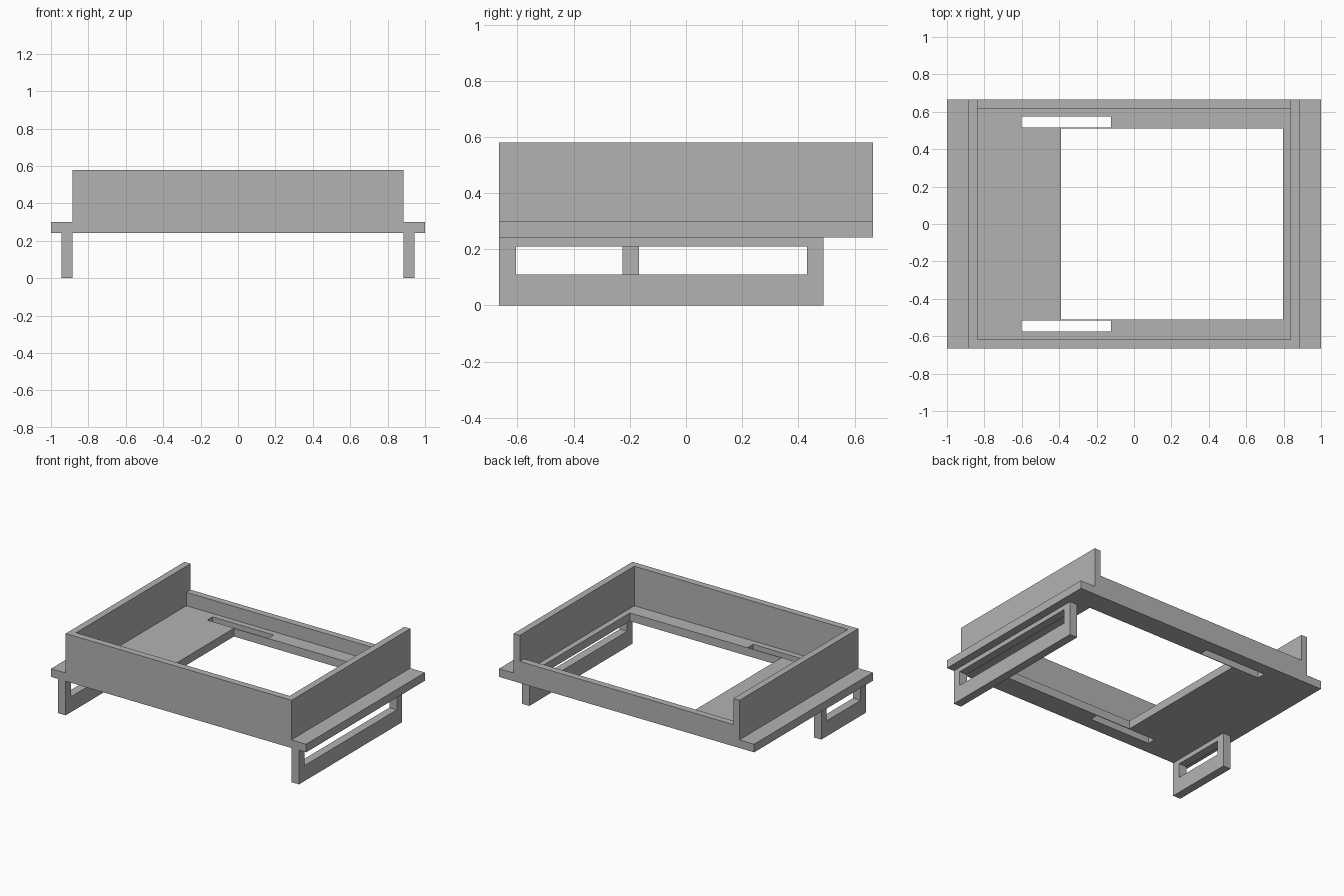
import bpy
import bmesh
from mathutils import Matrix, Vector

cube = bpy.data.objects.get("Cube")
if cube:
    bpy.data.objects.remove(cube, do_unlink=True)

grey = bpy.data.materials.new("mid grey")
grey.use_nodes = True
grey.diffuse_color = (0.45, 0.45, 0.45, 1)
grey.node_tree.nodes["Principled BSDF"].inputs["Base Color"].default_value = grey.diffuse_color


def finish(name, bm):
    bmesh.ops.recalc_face_normals(bm, faces=bm.faces)
    mesh = bpy.data.meshes.new(name)
    bm.to_mesh(mesh)
    bm.free()
    mesh.materials.append(grey)
    obj = bpy.data.objects.new(name, mesh)
    bpy.context.collection.objects.link(obj)
    return obj


def box(name, low, high):
    low, high = Vector(low), Vector(high)
    bm = bmesh.new()
    matrix = Matrix.Translation((low + high) / 2) @ Matrix.Diagonal(high - low).to_4x4()
    bmesh.ops.create_cube(bm, size=1, matrix=matrix)
    return finish(name, bm)


def pierced_panel(name, outline, holes, thickness, place):
    """Flat panel with rectangular openings; rectangles are (u0, v0, u1, v1)."""
    rects = [outline] + holes
    us = sorted({u for r in rects for u in (r[0], r[2])})
    vs = sorted({v for r in rects for v in (r[1], r[3])})
    bm = bmesh.new()
    grid = [[bm.verts.new((u, v, 0)) for v in vs] for u in us]
    for i in range(len(us) - 1):
        for j in range(len(vs) - 1):
            u, v = (us[i] + us[i + 1]) / 2, (vs[j] + vs[j + 1]) / 2
            if not any(a < u < c and b < v < d for a, b, c, d in holes):
                bm.faces.new((grid[i][j], grid[i + 1][j], grid[i + 1][j + 1], grid[i][j + 1]))
    bmesh.ops.delete(bm, geom=[v for v in bm.verts if not v.link_faces], context='VERTS')
    # Thicken the sheet and place it
    extruded = bmesh.ops.extrude_face_region(bm, geom=bm.faces[:], use_keep_orig=True)
    top = [g for g in extruded["geom"] if isinstance(g, bmesh.types.BMVert)]
    bmesh.ops.translate(bm, verts=top, vec=(0, 0, thickness))
    bmesh.ops.transform(bm, matrix=place, verts=bm.verts)
    return finish(name, bm)


DEPTH = 0.665            # half depth of the whole tray
BOTTOM, FLOOR = 0.242, 0.30
RIM, BACK_RIM = 0.58, 0.395
OUTER, INNER = 0.885, 0.837
WALL = OUTER - INNER

# Base plate with the large opening and two slots
opening = (-0.39, -0.511, 0.797, 0.511)
slots = [(-0.602, -0.575, -0.123, -0.516), (-0.602, 0.516, -0.123, 0.575)]
pierced_panel("base_plate", (-1, -DEPTH, 1, DEPTH), [opening] + slots,
              FLOOR - BOTTOM, Matrix.Translation((0, 0, BOTTOM)))

# Walls standing on the plate, with a low one at the back
box("front_wall", (-INNER, -DEPTH, FLOOR), (INNER, -DEPTH + WALL, RIM))
box("back_wall", (-INNER, DEPTH - WALL, FLOOR), (INNER, DEPTH, BACK_RIM))
for name, side in (("left", 1), ("right", -1)):
    x0, x1 = sorted((side * INNER, side * OUTER))
    box(name + "_wall", (x0, -DEPTH, FLOOR), (x1, DEPTH, RIM))

# Handle-like legs: panel axes u, v, thickness become y, z, x
upright = Matrix(((0, 0, 1, 0), (1, 0, 0, 0), (0, 1, 0, 0), (0, 0, 0, 1)))
for name, x, end in (("left_leg", 0.885, 0.49), ("right_leg", -0.944, -0.167)):
    window = (-0.606, 0.11, end - 0.059, 0.21)
    pierced_panel(name, (-DEPTH, 0, end, BOTTOM), [window], 0.059,
                  Matrix.Translation((x, 0, 0)) @ upright)
